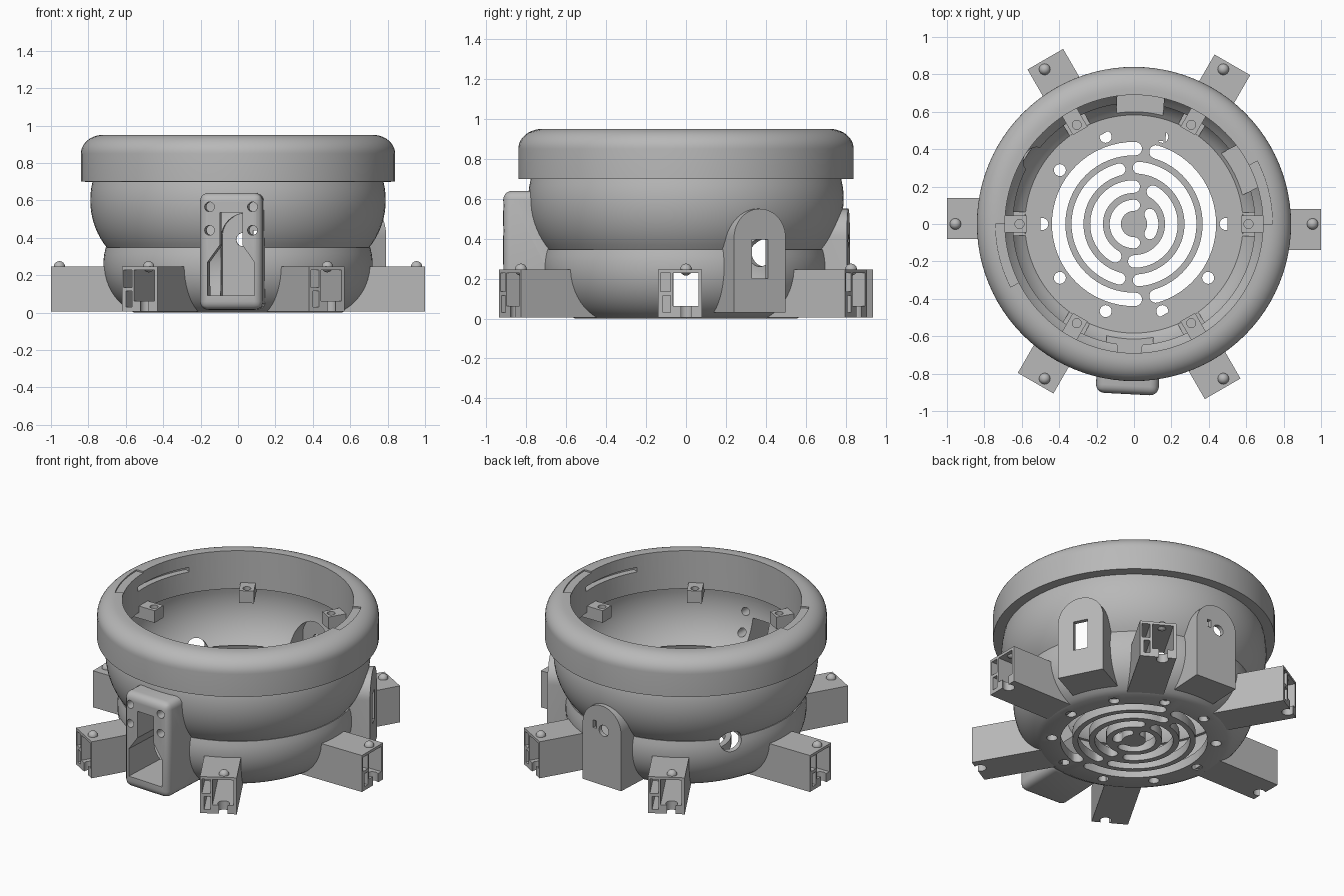
import bpy, bmesh
from math import sin, cos, radians, pi
from mathutils import Matrix

old = bpy.data.objects.get("Cube")
if old:
    bpy.data.objects.remove(old, do_unlink=True)

grey = bpy.data.materials.new("plain_grey")
grey.use_nodes = True
colour = (0.48, 0.48, 0.48, 1)
grey.diffuse_color = colour
grey.node_tree.nodes["Principled BSDF"].inputs["Base Color"].default_value = colour
helpers = []


def finish(bm, name, cutter):
    bmesh.ops.recalc_face_normals(bm, faces=bm.faces[:])
    me = bpy.data.meshes.new(name)
    bm.to_mesh(me)
    bm.free()
    me.materials.append(grey)
    ob = bpy.data.objects.new(name, me)
    bpy.context.collection.objects.link(ob)
    if cutter:
        ob.hide_render = True
        helpers.append(ob)
    return ob


def prism(name, polys, a, b, angle=None, cutter=True, bevel=0):
    """Extrude outlines upward, or radially outward when an angle is given."""
    bm = bmesh.new()
    for poly in polys:
        low = [bm.verts.new((x, y, a)) for x, y in poly]
        high = [bm.verts.new((x, y, b)) for x, y in poly]
        bm.faces.new(low[::-1])
        bm.faces.new(high)
        for i in range(len(poly)):
            j = (i + 1) % len(poly)
            bm.faces.new((low[i], low[j], high[j], high[i]))
    if bevel:
        bmesh.ops.bevel(bm, geom=bm.edges[:], offset=bevel, segments=5,
                        profile=0.5, affect='EDGES')
    if angle is not None:
        s, c = sin(radians(angle)), cos(radians(angle))
        bm.transform(Matrix(((-s, 0, c, 0), (c, 0, s, 0), (0, 1, 0, 0), (0, 0, 0, 1))))
    return finish(bm, name, cutter)


def lathe(name, profile, cutter=False):
    bm = bmesh.new()
    vs = [bm.verts.new((r, 0, z)) for r, z in profile]
    es = [bm.edges.new(p) for p in zip(vs, vs[1:])]
    bmesh.ops.spin(bm, geom=vs + es, cent=(0, 0, 0), axis=(0, 0, 1),
                   angle=2 * pi, steps=96, use_merge=True)
    bmesh.ops.remove_doubles(bm, verts=bm.verts[:], dist=1e-5)
    return finish(bm, name, cutter)


def arc(cx, cy, rx, ry, a0, a1, n):
    angles = [radians(a0 + (a1 - a0) * i / n) for i in range(n + 1)]
    return [(cx + rx * cos(t), cy + ry * sin(t)) for t in angles]


def circle(x, y, r, n=24):
    return arc(x, y, r, r, 0, 360, n)[:-1]


def rect(x0, x1, y0, y1):
    return [(x0, y0), (x1, y0), (x1, y1), (x0, y1)]


def arch(half, bottom, mid):
    return [(-half, bottom), (half, bottom)] + arc(0, mid, half, half, 0, 180, 24)


def sector(r0, r1, a0, a1):
    return arc(0, 0, r1, r1, a0, a1, 16) + arc(0, 0, r0, r0, a1, a0, 16)


def curved_slot(r, w, a0, a1):
    ends = [(r * cos(radians(a)), r * sin(radians(a))) for a in (a0, a1)]
    return (arc(0, 0, r + w, r + w, a0, a1, 32)
            + arc(*ends[1], w, w, a1, a1 + 180, 8)[1:-1]
            + arc(0, 0, r - w, r - w, a1, a0, 32)
            + arc(*ends[0], w, w, a0 + 180, a0 + 360, 8)[1:-1])


def cut(ob, cutters):
    bpy.context.view_layer.objects.active = ob
    for c in cutters:
        mod = ob.modifiers.new("cut", 'BOOLEAN')
        mod.operation = 'DIFFERENCE'
        mod.solver = 'EXACT'
        mod.object = c
        bpy.ops.object.modifier_apply(modifier=mod.name)


# Bowl shell: two bulges under a rounded rim, hollowed by a matching cavity
bowl = lathe("bowl", [(0, 0)] + arc(.46, .26, .26, .28, -68, 18, 12)
             + arc(.384, .6, .406, .406, -39, 14, 12) + [(.84, .70)]
             + arc(.72, .85, .12, .10, 0, 90, 10) + [(0, .95)])
cavity = lathe("cavity", [(0, .06)] + arc(.46, .26, .22, .24, -56, 21, 12)
               + arc(.384, .6, .366, .366, -44, 12.5, 12)
               + [(.69, .70), (.69, 1.1), (0, 1.1)], True)
body_cuts = [cavity]

# Vent slots and screw holes in the floor
openings = [circle(.49 * cos(i * pi / 5), .49 * sin(i * pi / 5), .032) for i in range(10)]
for r, w, g0, g1 in [(.403, .036, 81, 279), (.302, .032, 95, 265),
                     (.2, .034, 75, 255), (.1, .03, 60, 300)]:
    gap = (w + .02) / r * 180 / pi
    openings += [curved_slot(r, w, g0 + gap, g1 - gap),
                 curved_slot(r, w, g1 + gap, g0 + 360 - gap)]
body_cuts.append(prism("floor_openings", openings, -.1, .2))

# Locking grooves and shallow recesses in the rim
body_cuts.append(prism("grooves", [sector(.66, .73, a - 30, a + 5) for a in (0, 180)], .84, .87))
body_cuts.append(prism("rim_recesses", [sector(.66, .74, a, a + 27) for a in (0, 180)], .94, 1.0))

# Round port in the side
body_cuts.append(prism("side_port", [circle(0, .33, .07)], .45, .95, 147))

# Six hollow arms with a knob on top and a clip inside the rim
for i in range(6):
    a = 60 * i
    d = (cos(radians(a)), sin(radians(a)))
    arm = prism(f"arm_{i + 1}", [rect(-.14, .08, .005, .245)], .5, 1.0, a, False)
    tunnel = prism("arm_tunnel", [rect(-.065, .062, .062, .228)], .45, 1.1, a)
    pockets = prism("arm_pockets", [rect(-.128, -.078, .135, .228),
                                    rect(-.115, -.078, .03, .115)], .82, 1.1, a)
    notch = prism("arm_notch", [circle(.975 * d[0], .975 * d[1], .036)], -.05, .1)
    cut(arm, [cavity, tunnel, pockets, notch])
    body_cuts.append(tunnel)

    bpy.ops.mesh.primitive_uv_sphere_add(segments=24, ring_count=12, radius=.03,
                                         location=(.955 * d[0], .955 * d[1], .245))
    knob = bpy.context.object
    knob.name = f"knob_{i + 1}"
    knob.data.materials.append(grey)

    clip = prism(f"rim_clip_{i + 1}", [rect(-.045, .045, .66, .74)], .575, .745, a, False)
    cut(clip, [prism("clip_hole", [circle(.612 * d[0], .612 * d[1], .024)], .6, .8)])

# Arched connector housings
for name, a, holes in [
        ("back_housing", 87, [circle(.015, .39, .036), rect(-.065, -.04, .39, .44)]),
        ("side_housing", 27, [rect(-.045, .045, .2, .395)])]:
    housing = prism(name, [arch(.145, .03, .405)], .45, .815, a, False)
    recess = prism("housing_recess", [arch(.125, .075, .405)], .4, .788, a)
    cut(housing, [cavity, recess, prism("housing_holes", holes, .7, .95, a)])
    body_cuts.append(recess)

# Front bracket with a stepped opening and four screw holes
bracket = prism("front_bracket", [rect(-.158, .178, .015, .64)], .55, .91, 267, False, .045)
keyhole = [(-.115, .09), (.135, .09), (.135, .27), (.072, .36),
           (.072, .535), (-.05, .535), (-.05, .36), (-.115, .27)]
screws = [circle(x, z, .026) for x in (-.105, .125) for z in (.44, .565)]
bracket_cut = prism("bracket_openings", [keyhole] + screws, .45, 1.1, 267)
cut(bracket, [cavity, bracket_cut])
body_cuts.append(bracket_cut)

cut(bowl, body_cuts)
for h in helpers:
    bpy.data.objects.remove(h, do_unlink=True)

# Smooth shading with crisp edges
for ob in bpy.context.scene.objects:
    if ob.type == 'MESH':
        bpy.ops.object.select_all(action='DESELECT')
        ob.select_set(True)
        bpy.context.view_layer.objects.active = ob
        bpy.ops.object.shade_smooth_by_angle(angle=radians(30))
